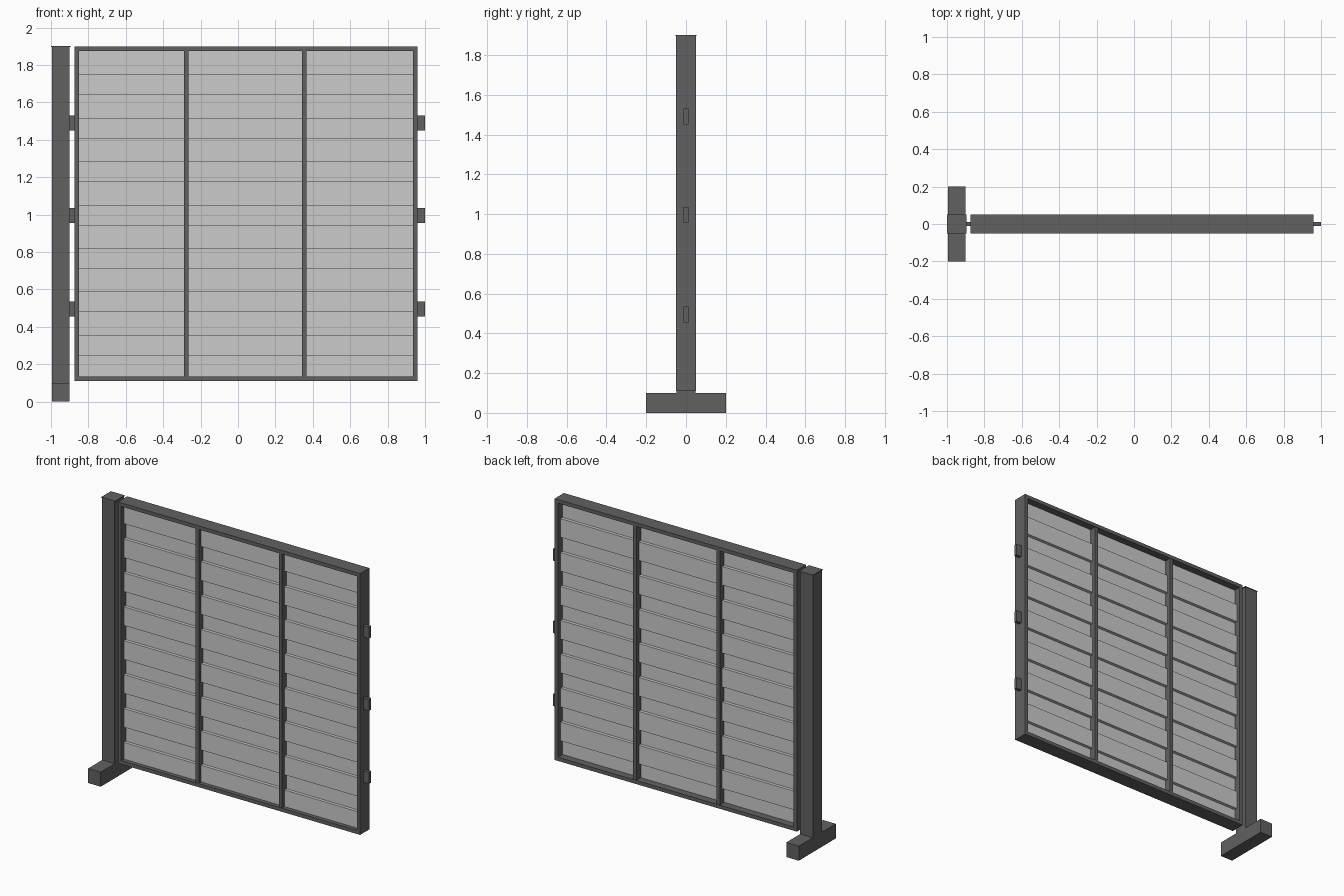
import bpy

if "Cube" in bpy.data.objects:
    bpy.data.objects.remove(bpy.data.objects["Cube"])

# Dark coated metal for the structure
dark = bpy.data.materials.new("dark_metal")
dark.diffuse_color = (0.12, 0.12, 0.12, 1)
dark.use_nodes = True
dark.node_tree.nodes["Principled BSDF"].inputs["Base Color"].default_value = dark.diffuse_color


def box(name, x, y, z, mat=None):
    """Box from (min, max) ranges on each axis."""
    verts = [(a, b, c) for a in x for b in y for c in z]
    faces = [(0, 1, 3, 2), (4, 6, 7, 5), (0, 4, 5, 1),
             (2, 3, 7, 6), (0, 2, 6, 4), (1, 5, 7, 3)]
    mesh = bpy.data.meshes.new(name)
    mesh.from_pydata(verts, [], faces)
    if mat:
        mesh.materials.append(mat)
    obj = bpy.data.objects.new(name, mesh)
    bpy.context.collection.objects.link(obj)
    return obj


LEFT, RIGHT, BOTTOM, TOP = -0.875, 0.96, 0.11, 1.9
T = 0.025          # frame bar thickness
D = (-0.05, 0.05)  # frame depth

# Post with foot and thin cap
box("foot", (-0.995, -0.9), (-0.2, 0.2), (0, 0.1), dark)
box("post", (-0.995, -0.9), (-0.049, 0.049), (0.1, 1.896), dark)
box("post_cap", (-1.0, -0.895), (-0.052, 0.052), (1.896, 1.901), dark)

# Panel frame
box("bottom_rail", (LEFT, RIGHT), D, (BOTTOM, BOTTOM + T), dark)
box("top_rail", (LEFT, RIGHT), D, (TOP - T, TOP), dark)
for name, x in (("left_stile", LEFT), ("right_stile", RIGHT - T)):
    box(name, (x, x + T), D, (BOTTOM + T, TOP - T), dark)

# Intermediate uprights
for x in (-0.277, 0.355):
    box("upright", (x - T / 2, x + T / 2), (-0.047, 0.047),
        (BOTTOM + T, TOP - T), dark)

# Connecting tabs on both sides
for z in (0.495, 0.995, 1.49):
    for name, x in (("left_tab", (-0.9, LEFT)), ("right_tab", (RIGHT, 1.0))):
        box(name, x, (-0.012, 0.012), (z - 0.04, z + 0.04), dark)

# Slats alternating between front and back, slightly overlapping in height
PITCH, H = 0.2323, 0.128
inner = (LEFT + T, RIGHT - T)
for i in range(8):
    top = TOP - T - i * PITCH
    box("front_slat", inner, (-0.022, 0), (max(top - H, BOTTOM + T), top))
    if i < 7:
        top -= PITCH / 2
        box("back_slat", inner, (0, 0.022), (top - H, top))
